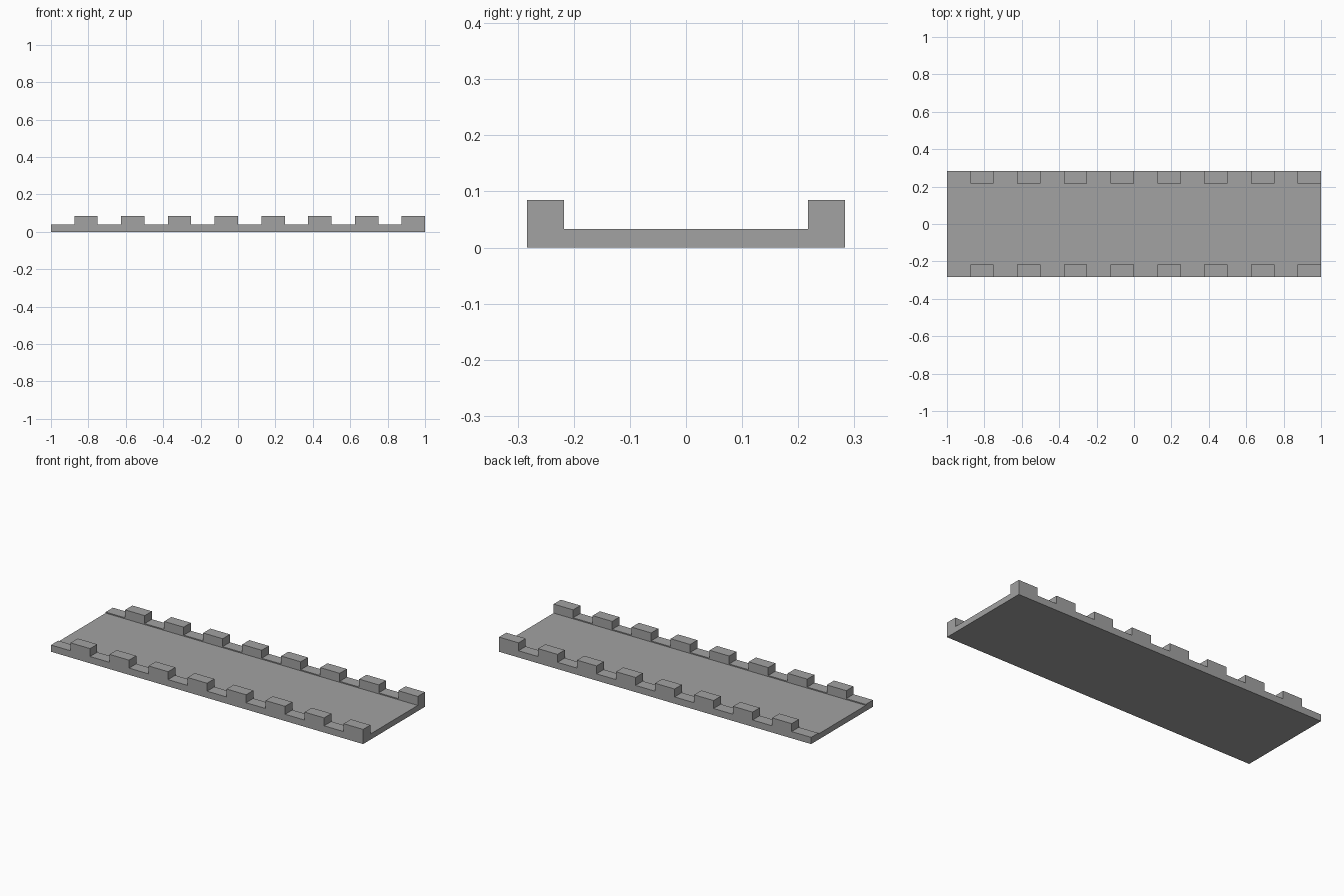
import bpy
import bmesh
from mathutils import Vector

cube = bpy.data.objects.get("Cube")
if cube:
    bpy.data.objects.remove(cube, do_unlink=True)

HALF_LENGTH, HALF_WIDTH, INNER = 1.0, 0.283, 0.217
FLOOR_TOP, RAIL_TOP, MERLON_TOP = 0.033, 0.039, 0.085
MERLONS = 8

stone = bpy.data.materials.new("grey_stone")
stone.use_nodes = True
GREY = (0.36, 0.36, 0.36, 1)
stone.diffuse_color = GREY
stone.node_tree.nodes["Principled BSDF"].inputs["Base Color"].default_value = GREY


def extrude_profile(name, profile, y0, y1):
    """Extrude an x-z outline from y0 to y1."""
    bm = bmesh.new()
    face = bm.faces.new([bm.verts.new((x, y0, z)) for x, z in profile])
    result = bmesh.ops.extrude_face_region(bm, geom=[face], use_keep_orig=True)
    moved = [v for v in result["geom"] if isinstance(v, bmesh.types.BMVert)]
    bmesh.ops.translate(bm, verts=moved, vec=Vector((0, y1 - y0, 0)))
    bmesh.ops.recalc_face_normals(bm, faces=bm.faces)
    mesh = bpy.data.meshes.new(name)
    bm.to_mesh(mesh)
    bm.free()
    mesh.materials.append(stone)
    obj = bpy.data.objects.new(name, mesh)
    bpy.context.collection.objects.link(obj)
    return obj


# Walkway floor
extrude_profile("walkway_floor",
                [(-HALF_LENGTH, 0), (HALF_LENGTH, 0),
                 (HALF_LENGTH, FLOOR_TOP), (-HALF_LENGTH, FLOOR_TOP)],
                -INNER, INNER)

# Crenellated outline: each bay is a low gap followed by a raised block
step = HALF_LENGTH / MERLONS
outline = [(HALF_LENGTH, 0), (-HALF_LENGTH, 0)]
for i in range(MERLONS):
    x = -HALF_LENGTH + 2 * i * step
    outline += [(x, RAIL_TOP), (x + step, RAIL_TOP),
                (x + step, MERLON_TOP), (x + 2 * step, MERLON_TOP)]

# Battlement walls along both long edges
extrude_profile("front_battlement", outline, -HALF_WIDTH, -INNER)
extrude_profile("back_battlement", outline, INNER, HALF_WIDTH)
